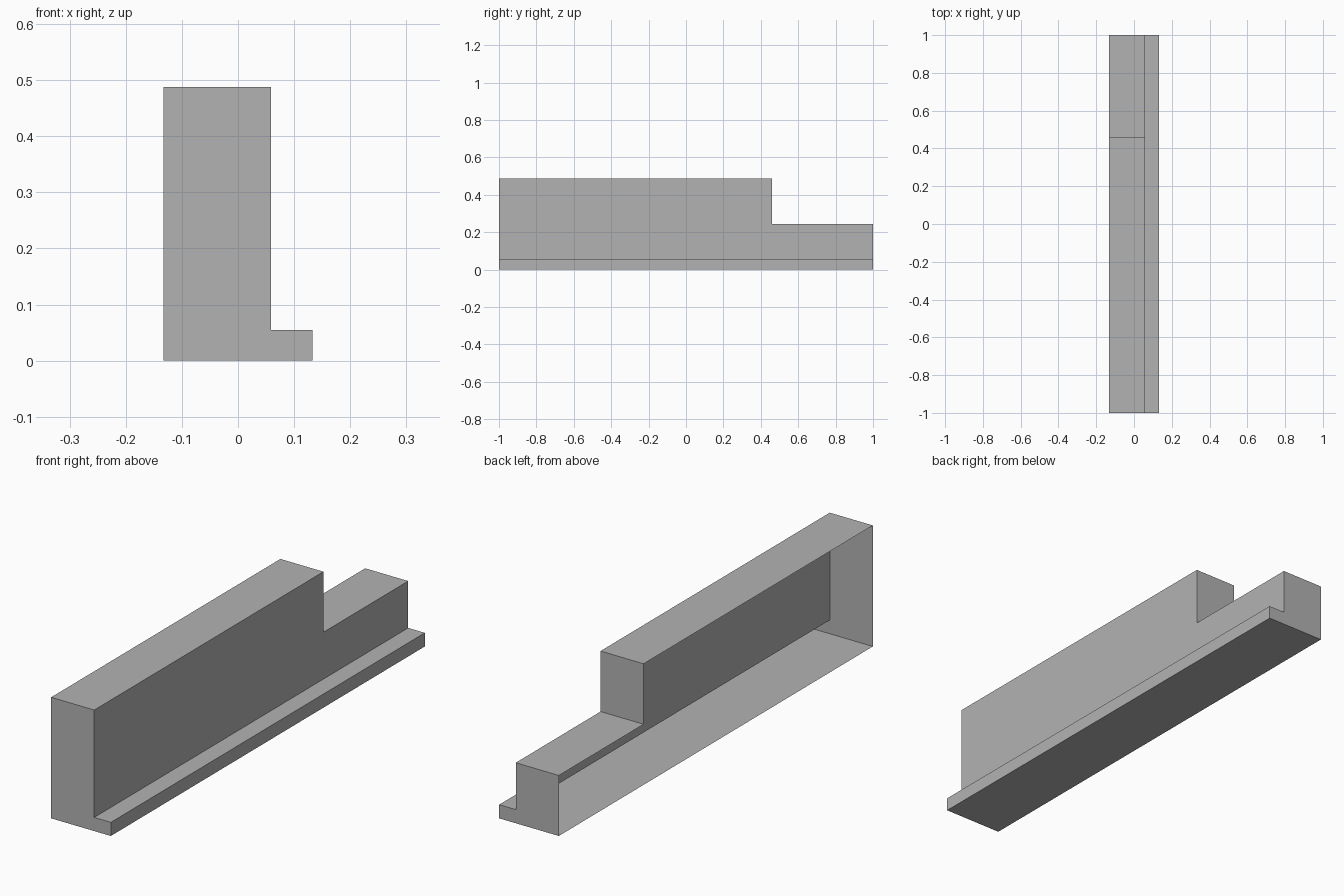
import bpy
import bmesh

cube = bpy.data.objects.get("Cube")
if cube:
    bpy.data.objects.remove(cube, do_unlink=True)

# Main dimensions
OUTER, WALL, LIP = -0.133, 0.059, 0.133
LIP_TOP, LOW, HIGH = 0.055, 0.244, 0.488
FRONT, STEP, BACK = -1.0, 0.46, 1.0

grey = bpy.data.materials.new("plain_grey")
grey.use_nodes = True
colour = (0.45, 0.45, 0.45, 1)
grey.diffuse_color = colour
grey.node_tree.nodes["Principled BSDF"].inputs["Base Color"].default_value = colour


def section(height):
    """L-shaped section, from the open side along the floor and round to the top."""
    return [(OUTER, 0), (LIP, 0), (LIP, LIP_TOP), (WALL, LIP_TOP),
            (WALL, height), (OUTER, height)]


def ring(bm, points, y):
    return [bm.verts.new((x, y, z)) for x, z in points]


def sweep(bm, height, start, end):
    """Thin skin along y, left open on the -x side."""
    a, b = ring(bm, section(height), start), ring(bm, section(height), end)
    for i in range(len(a) - 1):
        bm.faces.new((a[i], a[i + 1], b[i + 1], b[i]))


bm = bmesh.new()

# Tall and low lengths of the skin
sweep(bm, HIGH, FRONT, STEP)
sweep(bm, LOW, STEP, BACK)

# End walls and the riser between the two heights
bm.faces.new(ring(bm, section(HIGH), FRONT))
bm.faces.new(ring(bm, section(LOW)[::-1], BACK))
riser = [(OUTER, LOW), (OUTER, HIGH), (WALL, HIGH), (WALL, LOW)]
bm.faces.new(ring(bm, riser, STEP))

bmesh.ops.remove_doubles(bm, verts=bm.verts, dist=0.0001)

mesh = bpy.data.meshes.new("stepped_shell")
bm.to_mesh(mesh)
bm.free()
mesh.materials.append(grey)
shell = bpy.data.objects.new("stepped_shell", mesh)
bpy.context.collection.objects.link(shell)
